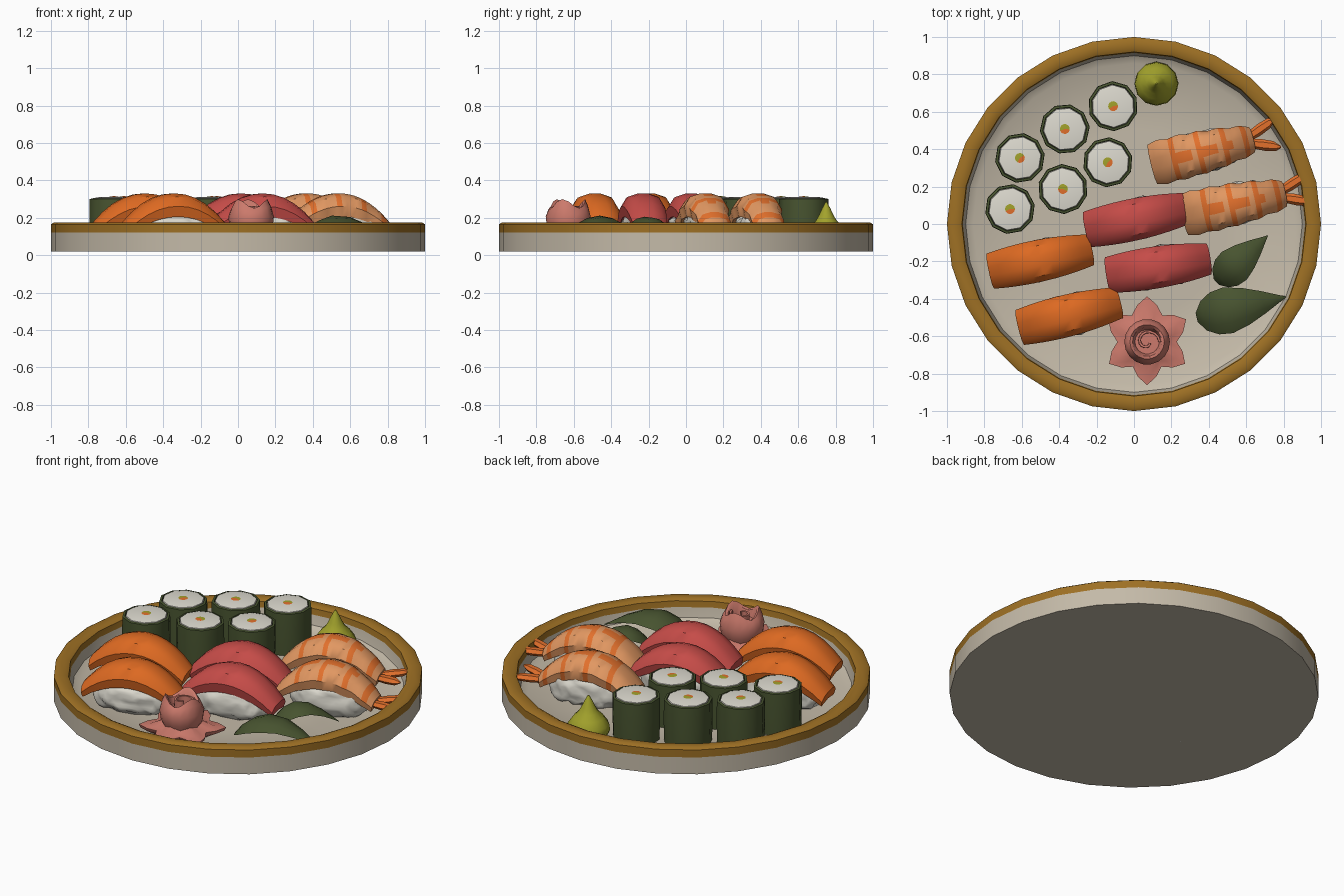
import bpy, bmesh, math, random
from mathutils import Vector, noise
from math import sin, cos, pi, radians, tau

random.seed(4)
old = bpy.data.objects.get("Cube")
if old:
    bpy.data.objects.remove(old)


def material(name, r, g, b):
    """Flat material from an sRGB colour."""
    lin = [((c / 255 + 0.055) / 1.055) ** 2.4 for c in (r, g, b)] + [1]
    m = bpy.data.materials.new(name)
    m.use_nodes = True
    m.diffuse_color = lin
    m.node_tree.nodes["Principled BSDF"].inputs["Base Color"].default_value = lin
    return m


CERAMIC = material("ceramic", 196, 186, 168)
GOLD = material("gold_rim", 158, 112, 36)
NORI = material("dark_green", 72, 84, 48)
RICE = material("rice_white", 222, 219, 208)
SALMON = material("salmon_orange", 222, 106, 34)
TUNA = material("tuna_red", 198, 76, 72)
SHRIMP = material("shrimp_tan", 226, 152, 98)
STRIPE = material("stripe_orange", 226, 112, 44)
GREEN = material("wasabi_green", 162, 162, 44)
PINK = material("ginger_pink", 204, 122, 108)


def finish(bm, name, mats, at=(0, 0), turn=0, angle=40):
    """Turn a bmesh into a placed, smooth shaded object."""
    bmesh.ops.recalc_face_normals(bm, faces=bm.faces)
    me = bpy.data.meshes.new(name)
    bm.to_mesh(me)
    bm.free()
    for m in mats:
        me.materials.append(m)
    ob = bpy.data.objects.new(name, me)
    bpy.context.collection.objects.link(ob)
    ob.location = (at[0], at[1], 0)
    ob.rotation_euler.z = radians(turn)
    bpy.ops.object.select_all(action="DESELECT")
    ob.select_set(True)
    bpy.context.view_layer.objects.active = ob
    bpy.ops.object.shade_smooth_by_angle(angle=radians(angle))
    return ob


def skin(name, rings, mats, rule=lambda i, j: 0, **place):
    """Bridge closed rings of points and cap both ends."""
    bm = bmesh.new()
    loops = [[bm.verts.new(p) for p in ring] for ring in rings]
    n = len(loops[0])
    for i in range(len(loops) - 1):
        a, b = loops[i], loops[i + 1]
        for j in range(n):
            k = (j + 1) % n
            bm.faces.new((a[j], a[k], b[k], b[j])).material_index = rule(i, j)
    bm.faces.new(loops[0]).material_index = rule(0, 0)
    bm.faces.new(loops[-1]).material_index = rule(len(loops) - 2, 0)
    return finish(bm, name, mats, **place)


def circle(r, z, n, wave=lambda a: 1):
    return [(r * wave(a) * cos(a), r * wave(a) * sin(a), z)
            for a in (tau * k / n for k in range(n))]


def lathe(name, profile, n, mats, rule=lambda i, j: 0, **place):
    return skin(name, [circle(r, z, n) for r, z in profile], mats, rule, **place)


# Plate with gold rim
lathe("plate", [(0.5, 0.02), (1, 0.02), (1, 0.12), (1, 0.165), (0.985, 0.175), (0.94, 0.175),
                (0.92, 0.165), (0.915, 0.13), (0.9, 0.075), (0.86, 0.05), (0.5, 0.05)],
      28, [CERAMIC, GOLD], lambda i, j: int(2 <= i <= 6))


# Rolls: seaweed wrap, rice core, two coloured filling
def roll(k, x, y, turn):
    lathe(f"roll_{k}", [(0.13, 0.05), (0.134, 0.18), (0.132, 0.3), (0.119, 0.303), (0.116, 0.29),
                        (0.113, 0.305), (0.07, 0.312)],
          10, [NORI, RICE], lambda i, j: int(i >= 4), at=(x, y), turn=turn)
    bm = bmesh.new()
    ring = [bm.verts.new((p[0], p[1], 0.306)) for p in circle(0.066, 0, 14)]
    mid = bm.verts.new((0, 0, 0.316))
    for j in range(14):
        f = bm.faces.new((ring[j], ring[(j + 1) % 14], mid))
        f.material_index = int(j >= 8)
    finish(bm, f"roll_filling_{k}", [GREEN, STRIPE], at=(x, y), turn=turn - 10)


for k, spot in enumerate([(-0.112, 0.63, 20), (-0.37, 0.508, 5), (-0.61, 0.353, 45),
                          (-0.14, 0.33, 50), (-0.38, 0.187, -15), (-0.663, 0.08, 10)]):
    roll(k, *spot)


# Lumpy rice bed
def rice(name, at, turn):
    bm = bmesh.new()
    bmesh.ops.create_icosphere(bm, subdivisions=4, radius=1)
    seed = Vector((at[0] * 9, at[1] * 9, 0))
    for v in bm.verts:
        d = v.co.normalized()
        p = Vector([math.copysign(abs(c) ** 0.75, c) for c in d])
        p = Vector((p.x * 0.225, p.y * 0.108, 0.128 + p.z * 0.1))
        v.co = p + d * 0.018 * noise.noise(p * 22 + seed)
        v.co.z = max(v.co.z, 0.006)
    finish(bm, name, [RICE], at=at, turn=turn, angle=60)


# Arched slice with a rounded section, draped over the rice
SECTION = [(-0.9, 0), (-1, 0.45), (-0.72, 0.86), (-0.25, 1), (0.25, 1),
           (0.72, 0.86), (1, 0.45), (0.9, 0), (0, 0.2)]


def slice_rings(steps, width):
    rings = []
    for i in range(steps + 1):
        u = 2 * i / steps - 1
        top, low = 0.33 - 0.16 * abs(u) ** 2.1, 0.205 - 0.1 * u * u
        lean = 0.015 * u
        rings.append([(0.275 * u + lean * (w - 0.5), width(u) * v, low + (top - low) * w)
                      for v, w in SECTION])
    return rings


def nigiri(name, mat, x, y, turn):
    rice(name + "_rice", (x, y), turn)
    skin(name + "_slice", slice_rings(10, lambda u: 0.112 - 0.022 * u * u - 0.006 * u),
         [mat], at=(x, y), turn=turn)


nigiri("salmon_back", SALMON, -0.5, -0.195, 12)
nigiri("salmon_front", SALMON, -0.345, -0.487, 14)
nigiri("tuna_back", TUNA, 0.015, 0.027, 12)
nigiri("tuna_front", TUNA, 0.13, -0.23, 9)


# Shrimp: scalloped striped body with a forked tail
def shrimp(name, x, y, turn):
    rice(name + "_rice", (x, y), turn)

    def width(u):
        return 0.112 - 0.018 * u * u - 0.02 * u + 0.005 * cos(u * pi * 5)

    def stripes(i, j):
        band = i in (4, 9, 14, 18) and 1 <= j <= 6
        link = j == 3 and 3 <= i <= 15 and i % 5 < 3
        return int(band or link)

    skin(name + "_body", slice_rings(20, width), [SHRIMP, STRIPE], stripes, at=(x, y), turn=turn)
    for side, label in ((1, "left"), (-1, "right")):
        rings = []
        for t, w in ((0, 0.025), (0.45, 0.032), (0.8, 0.028), (1, 0.006)):
            cx, cy, cz = 0.25 + 0.165 * t, side * (0.015 + 0.06 * t), 0.135 + 0.02 * t
            rings.append([(cx, cy + w * cos(a), cz + 0.7 * w * sin(a))
                          for a in (tau * k / 6 for k in range(6))])
        skin(f"{name}_tail_{label}", rings, [STRIPE], at=(x, y), turn=turn)


shrimp("shrimp_back", 0.365, 0.385, 14)
shrimp("shrimp_front", 0.535, 0.105, 12)

# Wasabi drop
lathe("wasabi", [(0.1, 0.045), (0.118, 0.08), (0.113, 0.115), (0.085, 0.155), (0.055, 0.185),
                 (0.038, 0.215), (0.022, 0.25), (0.004, 0.283)], 12, [GREEN], at=(0.12, 0.75))


# Leaves: arched, pointed, slightly folded along the middle
def leaf(name, x, y, turn, length, wide):
    rings = []
    for t, w in ((0, 0.2), (0.08, 0.65), (0.2, 0.92), (0.35, 1), (0.55, 0.8), (0.75, 0.48),
                 (0.9, 0.2), (1, 0.02)):
        z, h = 0.085 + 0.1 * sin(pi * t ** 0.85), w * wide
        rings.append([(length * t, h * v, z + 0.27 * h * c) for v, c in
                      ((-1, -0.4), (-0.55, 0.5), (0, 0.9), (0.55, 0.5), (1, -0.4), (0, 0.1))])
    skin(name, rings, [NORI], at=(x, y), turn=turn)


leaf("leaf_front", 0.335, -0.5, 13, 0.49, 0.125)
leaf("leaf_back", 0.44, -0.31, 42, 0.37, 0.1)

# Ginger flower: six petal skirt, jagged bud and inner swirl
FLOWER = (0.07, -0.63)


def petals(a):
    return 1 + 0.2 * cos(6 * a + pi) + 0.03 * sin(a)


skin("ginger_petals", [circle(r, z, 24, petals) for r, z in
                       ((0.12, 0.05), (0.19, 0.085), (0.198, 0.105), (0.15, 0.11), (0.085, 0.14))],
     [PINK], at=FLOWER)
bud = []
for r, z, jag in ((0.085, 0.09, 0), (0.115, 0.15, 0), (0.122, 0.205, 0), (0.108, 0.25, 0.012),
                  (0.092, 0.275, 0.024), (0.078, 0.265, 0.02), (0.065, 0.215, 0)):
    bud.append([(px, py, z + jag * cos(3 * math.atan2(py, px) + 1))
                for px, py, _ in circle(r, z, 18)])
skin("ginger_bud", bud, [PINK], at=FLOWER)
swirl = []
for k in range(15):
    a, r = 0.42 * k, 0.068 - 0.0038 * k
    swirl.append([(q * cos(a), q * sin(a), z) for q, z in
                  ((r - 0.008, 0.21), (r - 0.006, 0.262), (r + 0.006, 0.262), (r + 0.008, 0.21))])
skin("ginger_swirl", swirl, [PINK], at=FLOWER)
